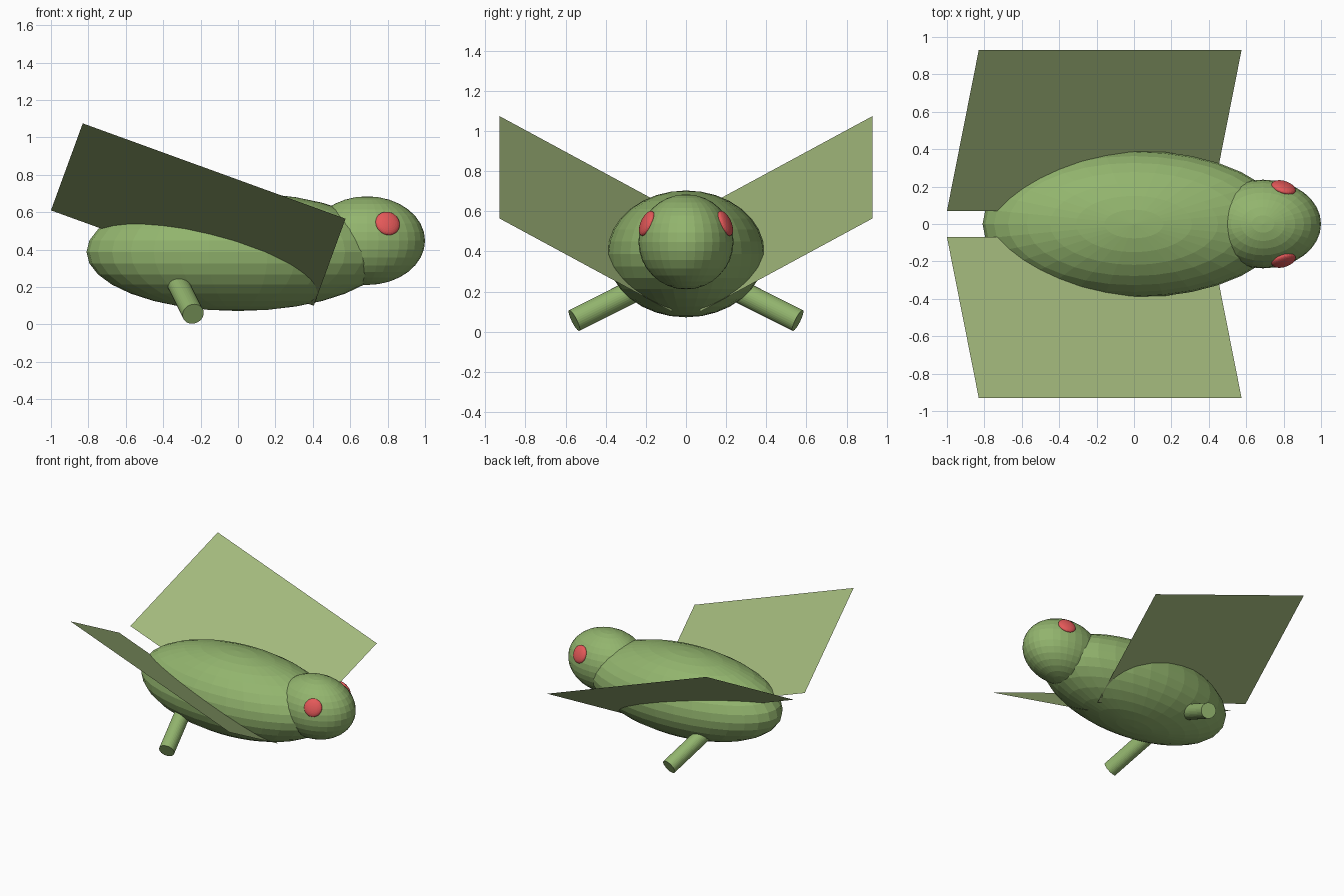
import bpy, bmesh
from mathutils import Vector

if "Cube" in bpy.data.objects:
    bpy.data.objects.remove(bpy.data.objects["Cube"])


def material(name, rgb):
    m = bpy.data.materials.new(name)
    m.diffuse_color = (*rgb, 1)
    m.use_nodes = True
    m.node_tree.nodes["Principled BSDF"].inputs["Base Color"].default_value = m.diffuse_color
    return m


GREEN = material("body_green", (0.29, 0.46, 0.155))
WING = material("wing_green", (0.36, 0.48, 0.20))
RED = material("eye_red", (0.78, 0.10, 0.10))


def ellipsoid(name, loc, radii, mat, normal=None):
    """Faceted sphere; its local z can be aimed along a normal."""
    bpy.ops.mesh.primitive_uv_sphere_add(segments=32, ring_count=16, radius=1, location=loc)
    ob = bpy.context.object
    ob.name = name
    ob.scale = radii
    if normal:
        ob.rotation_euler = Vector(normal).to_track_quat('Z', 'Y').to_euler()
    ob.data.materials.append(mat)


def rod(name, start, end, radius, mat):
    a, b = Vector(start), Vector(end)
    bpy.ops.mesh.primitive_cylinder_add(vertices=32, radius=radius, depth=(b - a).length,
                                        location=(a + b) / 2,
                                        rotation=(b - a).to_track_quat('Z', 'Y').to_euler())
    bpy.context.object.name = name
    bpy.context.object.data.materials.append(mat)


def sheet(name, corners, mat):
    bm = bmesh.new()
    bm.faces.new([bm.verts.new(c) for c in corners])
    bm.normal_update()
    if bm.faces[:][0].normal.z < 0:
        bmesh.ops.reverse_faces(bm, faces=bm.faces[:])
    me = bpy.data.meshes.new(name)
    bm.to_mesh(me)
    bm.free()
    me.materials.append(mat)
    bpy.context.collection.objects.link(bpy.data.objects.new(name, me))


# Body and head
ellipsoid("body", (0, 0, 0.388), (0.81, 0.393, 0.316), GREEN)
ellipsoid("head", (0.69, 0, 0.448), (0.31, 0.237, 0.237), GREEN)

# Mirrored pairs
for side, s in (("front", -1), ("back", 1)):
    # Flattened eye lying on the head surface
    ellipsoid(side + "_eye", (0.80, 0.195 * s, 0.54), (0.067, 0.067, 0.026), RED,
              (0.28, 0.88 * s, 0.39))
    # Thin slanted wing
    sheet(side + "_wing", [(-1.0, 0.07 * s, 0.61), (0.405, 0.07 * s, 0.10),
                           (0.575, 0.93 * s, 0.565), (-0.83, 0.93 * s, 1.075)], WING)
    # Splayed leg
    rod(side + "_leg", (-0.35, 0.12 * s, 0.275), (-0.24, 0.557 * s, 0.056), 0.058, GREEN)
